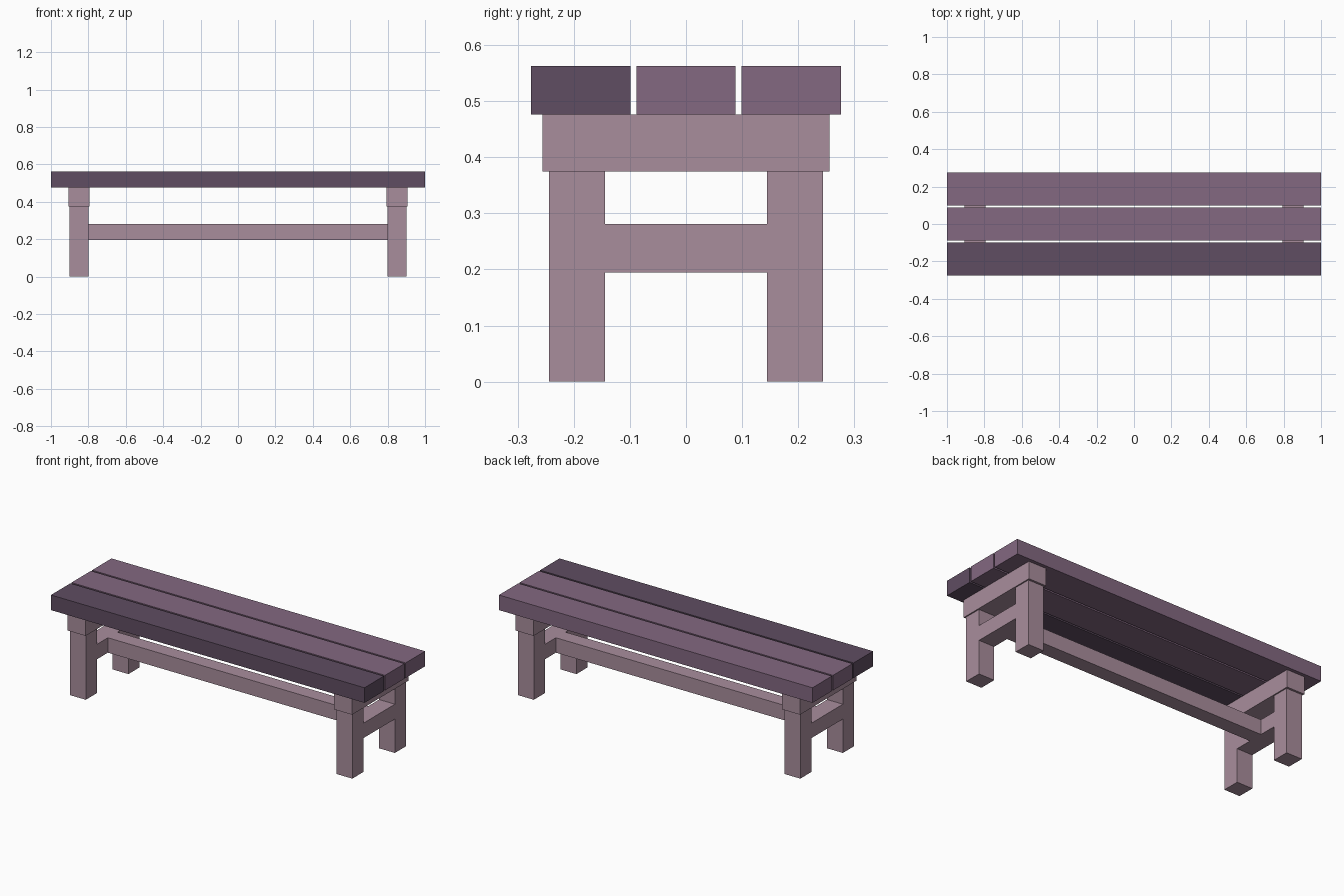
import bpy

if "Cube" in bpy.data.objects:
    bpy.data.objects.remove(bpy.data.objects["Cube"])


def material(name, rgb):
    m = bpy.data.materials.new(name)
    m.diffuse_color = (*rgb, 1.0)
    m.use_nodes = True
    m.node_tree.nodes["Principled BSDF"].inputs["Base Color"].default_value = m.diffuse_color
    return m


PLANK = material("mauve wood", (0.227, 0.138, 0.218))
DARK = material("dark plum wood", (0.116, 0.075, 0.122))
FRAME = material("dusty pink wood", (0.395, 0.268, 0.335))


def box(name, x, y, z, mat):
    """Box from (min, max) ranges on each axis."""
    bpy.ops.mesh.primitive_cube_add(size=1, location=[(a + b) / 2 for a, b in (x, y, z)])
    ob = bpy.context.object
    ob.name = name
    ob.scale = [b - a for a, b in (x, y, z)]
    bpy.ops.object.transform_apply(location=False, rotation=False, scale=True)
    ob.data.materials.append(mat)
    return ob


# Seat: three planks, the front one darker
for name, cy, mat in (("front", -0.1875, DARK), ("middle", 0, PLANK), ("back", 0.1875, PLANK)):
    box(name + "_plank", (-1, 1), (cy - 0.0885, cy + 0.0885), (0.476, 0.563), mat)

# End frames: two legs, a cross rail and a top bearer on each side
for side, s in (("left", -1), ("right", 1)):
    leg_x = sorted((s * 0.80, s * 0.90))
    for end, t in (("front", -1), ("back", 1)):
        box(f"{end}_{side}_leg", leg_x, sorted((t * 0.144, t * 0.244)), (0, 0.375), FRAME)
    box(f"{side}_cross_rail", leg_x, (-0.144, 0.144), (0.195, 0.281), FRAME)
    box(f"{side}_bearer", sorted((s * 0.793, s * 0.907)), (-0.256, 0.256), (0.375, 0.476), FRAME)

# Long stretcher between the cross rails
box("stretcher", (-0.80, 0.80), (-0.043, 0.043), (0.195, 0.281), FRAME)
